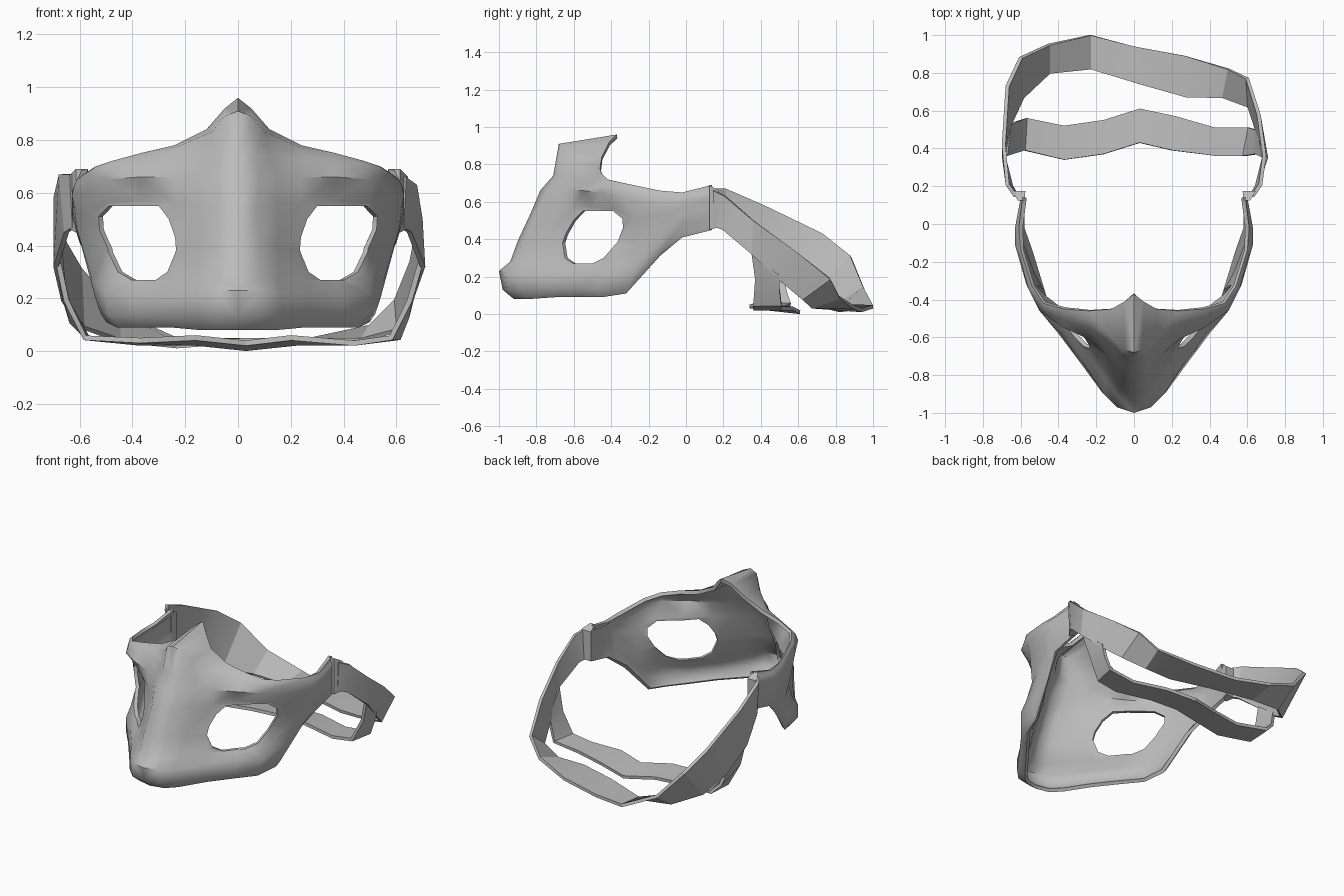
import bpy
import bmesh
from mathutils import Vector

default_cube = bpy.data.objects.get("Cube")
if default_cube:
    bpy.data.objects.remove(default_cube, do_unlink=True)

grey = bpy.data.materials.new("plain_grey")
grey.use_nodes = True
colour = (0.5, 0.5, 0.5, 1)
grey.diffuse_color = colour
grey.node_tree.nodes["Principled BSDF"].inputs["Base Color"].default_value = colour


def loft(name, rows):
    """Skin a grid of faces over equally long rows of points given in hundredths."""
    bm = bmesh.new()
    grid = [[bm.verts.new(Vector(point) / 100) for point in row] for row in rows]
    for low, high in zip(grid, grid[1:]):
        for i in range(len(low) - 1):
            bm.faces.new((low[i], low[i + 1], high[i + 1], high[i]))
    return finish(name, bm)


def finish(name, bm):
    mesh = bpy.data.meshes.new(name)
    bm.to_mesh(mesh)
    bm.free()
    mesh.materials.append(grey)
    obj = bpy.data.objects.new(name, mesh)
    bpy.context.collection.objects.link(obj)
    return obj


def modify(obj, kind, **settings):
    modifier = obj.modifiers.new(kind.title(), kind)
    for key, value in settings.items():
        setattr(modifier, key, value)
    return modifier


def apply_all(obj):
    """Bake the modifier stack into the mesh."""
    graph = bpy.context.evaluated_depsgraph_get()
    graph.update()
    baked = bpy.data.meshes.new_from_object(obj.evaluated_get(graph))
    obj.modifiers.clear()
    obj.data = baked


def shade(obj, angle):
    bpy.ops.object.select_all(action="DESELECT")
    obj.select_set(True)
    bpy.context.view_layer.objects.active = obj
    bpy.ops.object.shade_smooth_by_angle(angle=angle)


# Face shell: each row runs from the centre line round to the temple arm
lower_edge = [(0, -92, 8), (9, -90, 8), (15, -84, 8), (26, -70, 9), (37, -56, 9),
              (46, -45, 9), (50, -32, 11), (55, -14, 31), (60, -2, 41), (60, 14, 45)]
jaw = [(0, -98, 13), (10, -96, 13), (17, -89, 13), (28, -74, 13), (40, -58, 13),
       (49, -47, 13), (52, -31, 14), (57, -13, 34), (61, -2, 44), (60, 14, 47)]
muzzle = [(0, -100, 23), (9, -97, 23), (16, -90, 22), (27, -73, 22), (39, -57, 22),
          (50, -46, 22), (54, -29, 20), (59, -11, 39), (62, -2, 48), (60, 14, 51)]
lip = [(0, -94, 28), (8, -92, 28), (15, -83, 27), (25, -68, 27), (37, -53, 27),
       (50, -41, 28), (55, -28, 26), (60, -10, 42), (63, -2, 51), (60, 14, 54)]
cheek = [(0, -90, 39), (8, -87, 39), (15, -77, 39), (24, -65, 39), (36, -50, 39),
         (49, -37, 39), (55, -26, 37), (61, -10, 46), (63, -2, 54), (60, 14, 57)]
eye_line = [(0, -83, 54), (7, -80, 55), (15, -69, 56), (24, -61, 56), (36, -49, 57),
            (50, -38, 56), (57, -29, 51), (62, -10, 54), (63, -2, 57), (60, 14, 60)]
brow = [(0, -78, 66), (8, -74, 66), (15, -66, 66), (24, -61, 66), (37, -55, 66),
        (50, -46, 65), (57, -32, 61), (63, -11, 59), (63, -2, 60), (60, 14, 63)]
forehead = [(0, -71, 74), (7, -69, 74), (12, -63, 74), (24, -55, 73), (37, -51, 70),
            (49, -45, 69), (56, -34, 67), (62, -12, 63), (62, -2, 63), (60, 14, 66)]
crest = [(0, -68, 91), (5, -67, 89), (10, -62, 83), (24, -51, 77), (37, -48, 73),
         (48, -44, 71), (55, -35, 69), (61, -13, 65), (61, -2, 64), (59, 14, 67)]
upper_edge = [(0, -37, 96), (5, -41, 92), (12, -45, 84), (24, -46, 78), (37, -45, 75),
              (48, -42, 72), (54, -33, 70), (60, -14, 66), (61, -2, 65), (59, 14, 69)]

shell = loft("face_shell", [lower_edge, jaw, muzzle, lip, cheek, eye_line, brow,
                            forehead, crest, upper_edge])
modify(shell, "MIRROR", use_clip=True)
modify(shell, "SOLIDIFY", thickness=0.022, offset=-1)

# Eye openings: a prism driven square through the cheek
outline = [(23, 38), (25, 30), (29, 27), (38, 27), (43, 30), (48, 38),
           (51, 46), (51, 51), (47, 55), (31, 55), (27, 50), (24, 43)]
along = Vector((0.645, 0.764, 0))
square = Vector((0.764, -0.645, 0))
middle = Vector((0.37, -0.49, 0))
bm = bmesh.new()
rings = []
for depth in (-0.22, 0.22):
    ring = []
    for x, z in outline:
        spot = middle + along * ((x / 100 - middle.x) / along.x) + square * depth
        ring.append(bm.verts.new((spot.x, spot.y, z / 100)))
    rings.append(ring)
    bm.faces.new(ring)
for i in range(len(outline)):
    j = (i + 1) % len(outline)
    bm.faces.new((rings[0][i], rings[0][j], rings[1][j], rings[1][i]))
bmesh.ops.recalc_face_normals(bm, faces=bm.faces)
cutter = finish("eye_cutter", bm)
cutter.hide_render = True
modify(cutter, "MIRROR", use_mirror_merge=False)
modify(shell, "BOOLEAN", operation="DIFFERENCE", solver="EXACT", object=cutter)
apply_all(shell)
bpy.data.objects.remove(cutter, do_unlink=True)
shade(shell, 0.9)

# Clasps: flared sleeves closing the temple arms
for side, name in ((1, "left_clasp"), (-1, "right_clasp")):
    bm = bmesh.new()
    bmesh.ops.create_cube(bm, size=1)
    for v in bm.verts:
        back = v.co.y > 0
        outer = v.co.x > 0
        x = (0.645 if back else 0.615) if outer else (0.575 if back else 0.58)
        top = v.co.z > 0
        z = (0.66 if back else 0.69) if top else (0.465 if back else 0.45)
        v.co = (side * x, 0.175 if back else 0.125, z)
    bmesh.ops.recalc_face_normals(bm, faces=bm.faces)
    finish(name, bm)


def strap(name, first, second):
    obj = loft(name, [first, second])
    modify(obj, "SOLIDIFY", thickness=0.02, offset=0)
    apply_all(obj)
    shade(obj, 0.35)


# Upper strap: runs from clasp to clasp round the back
strap("upper_strap",
      [(-63, 15, 67), (-67, 21, 67), (-69, 42, 58), (-67, 73, 43), (-60, 88, 31),
       (-45, 95, 14), (-23, 100, 4), (0, 94, 2), (27, 89, 4), (50, 82, 9),
       (60, 77, 19), (66, 58, 34), (69, 36, 50), (67, 21, 63), (63, 15, 66)],
      [(-62, 15, 47), (-65, 20, 45), (-69, 36, 32), (-66, 52, 19), (-59, 67, 9),
       (-45, 80, 4), (-23, 82, 2), (3, 74, 4), (28, 67, 4), (47, 67, 4),
       (61, 62, 8), (65, 50, 18), (70, 35, 32), (65, 20, 45), (62, 15, 47)])

# Lower strap: forks off both sides and passes under the back of the head
strap("lower_strap",
      [(-68, 36, 33), (-65, 37, 19), (-58, 39, 5), (-37, 34, 4), (-16, 37, 5),
       (3, 43, 3), (20, 39, 5), (44, 36, 3), (58, 36, 5), (65, 37, 19), (69, 35, 33)],
      [(-66, 52, 21), (-63, 54, 11), (-57, 56, 5), (-37, 52, 3), (-16, 55, 3),
       (3, 61, 1), (22, 57, 3), (43, 51, 3), (61, 51, 5), (64, 50, 13), (66, 50, 21)])
